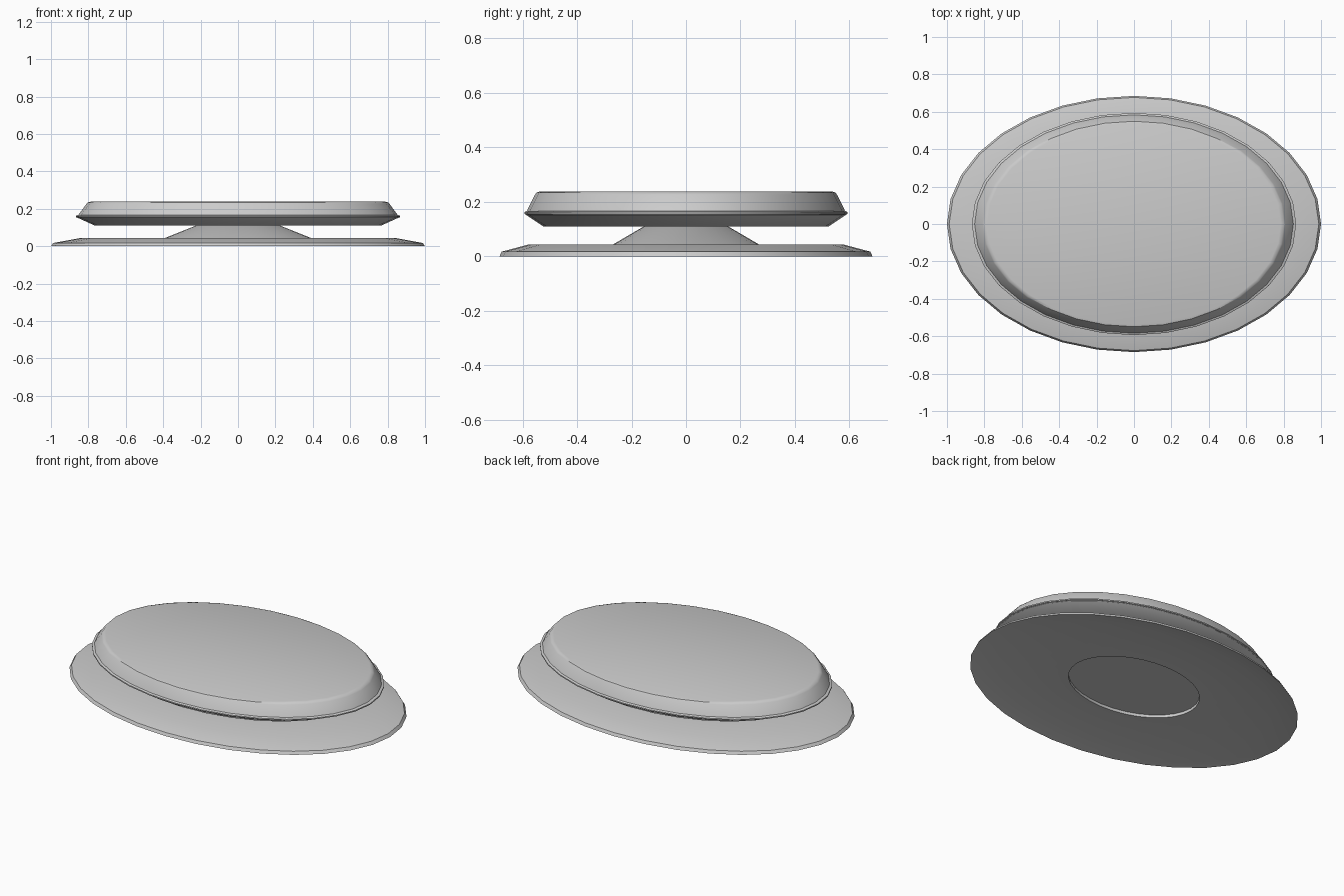
import bpy
import math

SEGMENTS = 32
DEPTH_RATIO = 0.685

cube = bpy.data.objects.get("Cube")
if cube:
    bpy.data.objects.remove(cube, do_unlink=True)

grey = bpy.data.materials.new("plain_grey")
grey.use_nodes = True
colour = (0.6, 0.6, 0.6, 1)
grey.diffuse_color = colour
grey.node_tree.nodes["Principled BSDF"].inputs["Base Color"].default_value = colour


def oval_lathe(name, profile, closed=False):
    """Sweep a (radius, height) profile around an oval; open ends are capped."""
    verts, faces = [], []
    for radius, height in profile:
        for i in range(SEGMENTS):
            a = math.tau * i / SEGMENTS
            verts.append((radius * math.cos(a), radius * DEPTH_RATIO * math.sin(a), height))
    rings = len(profile)
    for r in range(rings if closed else rings - 1):
        low, high = r * SEGMENTS, (r + 1) % rings * SEGMENTS
        for i in range(SEGMENTS):
            j = (i + 1) % SEGMENTS
            faces.append((low + i, low + j, high + j, high + i))
    if not closed:
        faces.append(tuple(reversed(range(SEGMENTS))))
        faces.append(tuple(range((rings - 1) * SEGMENTS, rings * SEGMENTS)))
    mesh = bpy.data.meshes.new(name)
    mesh.from_pydata(verts, [], faces)
    mesh.materials.append(grey)
    obj = bpy.data.objects.new(name, mesh)
    bpy.context.collection.objects.link(obj)
    bpy.ops.object.select_all(action="DESELECT")
    obj.select_set(True)
    bpy.context.view_layer.objects.active = obj
    bpy.ops.object.shade_smooth_by_angle(angle=math.radians(35))
    return obj


# Thin dished base plate with a central opening underneath
oval_lathe("base_plate", [
    (0.40, 0.025), (0.84, 0.025), (1.0, 0.0), (0.988, 0.017),
    (0.84, 0.044), (0.40, 0.044)], closed=True)

# Tapered pedestal closing the opening
oval_lathe("pedestal", [(0.402, 0.042), (0.39, 0.044), (0.22, 0.112)])

# Lower shell flaring out to the lip
oval_lathe("lower_shell", [(0.765, 0.11), (0.858, 0.152), (0.858, 0.158)])

# Narrow lip around the seam
oval_lathe("lip", [(0.855, 0.152), (0.867, 0.155), (0.867, 0.162), (0.855, 0.167)])

# Raised cushion-like top with a rounded edge
oval_lathe("upper_shell", [
    (0.855, 0.162), (0.848, 0.175), (0.81, 0.226), (0.802, 0.234), (0.785, 0.238)])
